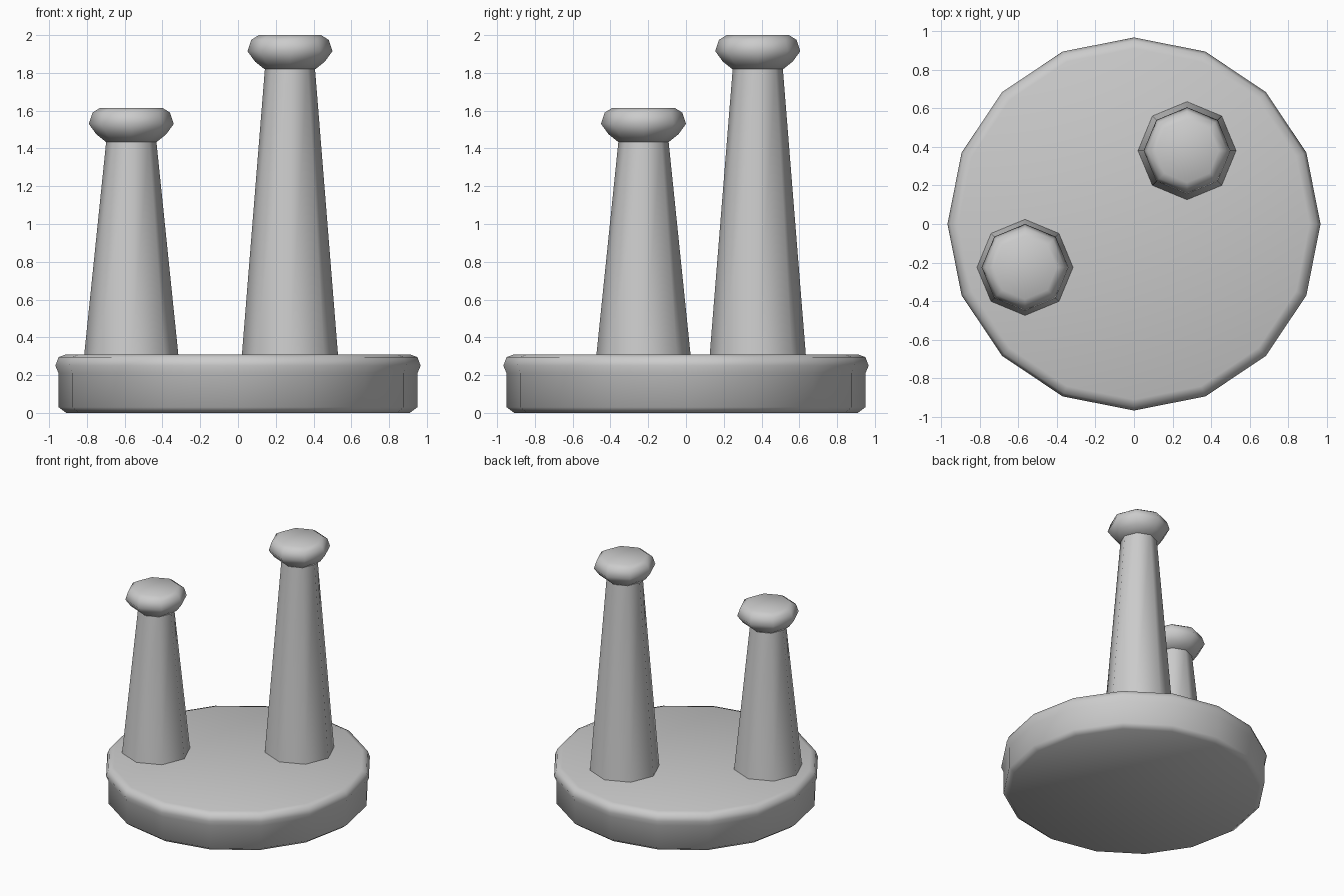
import bpy, bmesh
from math import cos, sin, tau, radians

if "Cube" in bpy.data.objects:
    bpy.data.objects.remove(bpy.data.objects["Cube"])


def lathe(name, profile, sides, center=(0, 0), angle=60):
    """Revolve (radius, z) points, bottom to top, into a closed solid."""
    bm = bmesh.new()
    rings = [[bm.verts.new((r * cos(tau * i / sides), r * sin(tau * i / sides), z))
              for i in range(sides)] for r, z in profile]
    for low, high in zip(rings, rings[1:]):
        for i in range(sides):
            j = (i + 1) % sides
            bm.faces.new((low[i], low[j], high[j], high[i]))
    bm.faces.new(rings[0][::-1])
    bm.faces.new(rings[-1])
    mesh = bpy.data.meshes.new(name)
    bm.to_mesh(mesh)
    bm.free()
    obj = bpy.data.objects.new(name, mesh)
    obj.location = (center[0], center[1], 0)
    bpy.context.collection.objects.link(obj)
    bpy.ops.object.select_all(action='DESELECT')
    obj.select_set(True)
    bpy.context.view_layer.objects.active = obj
    bpy.ops.object.shade_smooth_by_angle(angle=radians(angle))
    return obj


# Round base with a slightly overhanging rounded rim
lathe("base", [(0.91, 0), (0.95, 0.03), (0.95, 0.21), (0.967, 0.25),
               (0.95, 0.295), (0.91, 0.31)], 16)

# Two tapered pegs, each topped by a rounded knob
KNOB = [(0.135, -0.18), (0.185, -0.14), (0.225, -0.085),
        (0.205, -0.025), (0.165, 0)]
for label, center, top, foot in (("short", (-0.565, -0.225), 1.615, 0.25),
                                 ("tall", (0.275, 0.38), 2.0, 0.255)):
    lathe(label + "_peg_shaft", [(foot, 0.30), (0.132, top - 0.17)], 8, center)
    lathe(label + "_peg_knob", [(r, top + z) for r, z in KNOB], 8, center)
